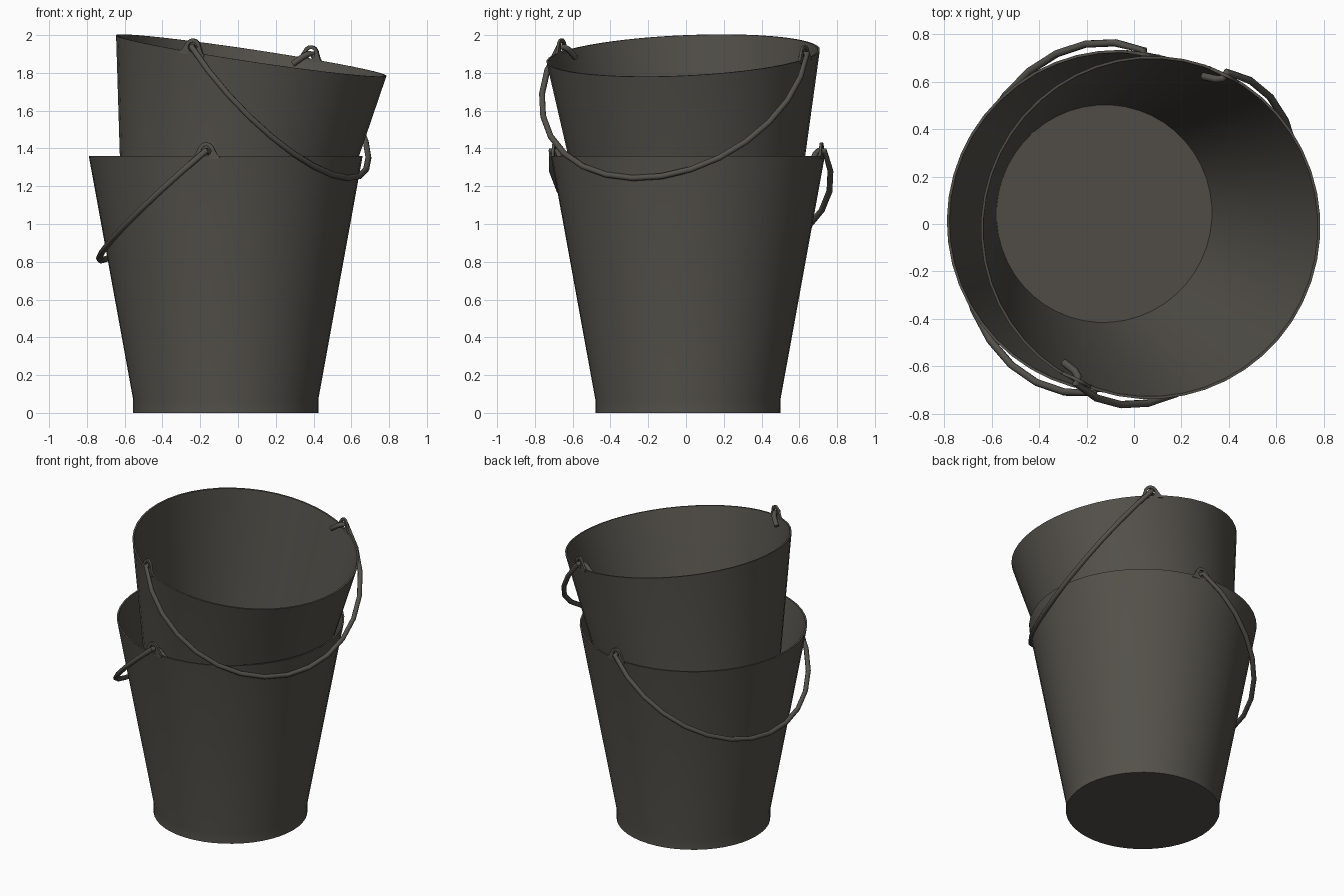
import bpy, bmesh, math
from mathutils import Matrix, Vector

if "Cube" in bpy.data.objects:
    bpy.data.objects.remove(bpy.data.objects["Cube"])

steel = bpy.data.materials.new("dark grey steel")
steel.diffuse_color = (0.088, 0.082, 0.069, 1)
steel.use_nodes = True
steel.node_tree.nodes["Principled BSDF"].inputs["Base Color"].default_value = steel.diffuse_color

PIVOT_Z, ANGLE = 1.387, math.radians(41)


def add_mesh(name, bm, matrix, smooth=35):
    bmesh.ops.recalc_face_normals(bm, faces=bm.faces[:])
    me = bpy.data.meshes.new(name)
    bm.to_mesh(me)
    bm.free()
    ob = bpy.data.objects.new(name, me)
    bpy.context.collection.objects.link(ob)
    me.materials.append(steel)
    ob.matrix_world = matrix
    bpy.ops.object.select_all(action='DESELECT')
    ob.select_set(True)
    bpy.context.view_layer.objects.active = ob
    bpy.ops.object.shade_smooth_by_angle(angle=math.radians(smooth))
    return ob


def bucket_body(name, matrix, n=48):
    # outer wall, thin rim, inner wall and floor, as a turned profile
    profile = [(0.49, 0), (0.49, 0.07), (0.725, 1.36), (0.714, 1.36), (0.46, 0.04)]
    bm = bmesh.new()
    rings = [[bm.verts.new((r * math.cos(2 * math.pi * i / n), r * math.sin(2 * math.pi * i / n), z))
              for i in range(n)] for r, z in profile]
    for a, b in zip(rings, rings[1:]):
        for i in range(n):
            j = (i + 1) % n
            bm.faces.new((a[i], a[j], b[j], b[i]))
    bm.faces.new(rings[0])
    bm.faces.new(rings[-1])
    return add_mesh(name, bm, matrix, 30)


def ear(name, matrix, side):
    # upright flared tab with a round hole
    n, y0, y1 = 24, 0.708, 0.722
    outer, inner = [], []
    for i in range(n):
        a = 2 * math.pi * i / n
        c, s = math.cos(a), math.sin(a)
        inner.append((0.026 * c, PIVOT_Z + 0.026 * s))
        if s >= 0.2:
            outer.append((0.045 * c, PIVOT_Z + 0.045 * s))
        elif s > -0.4:
            outer.append((math.copysign(0.05 + 0.05 * (0.2 - s), c), PIVOT_Z - 0.02 + 0.05 * s))
        else:
            outer.append((0.085 * c, 1.345))
    bm = bmesh.new()
    loops = [[bm.verts.new((x, side * y, z)) for x, z in pts]
             for pts, y in ((outer, y0), (outer, y1), (inner, y1), (inner, y0))]
    for k in range(4):
        a, b = loops[k], loops[(k + 1) % 4]
        for i in range(n):
            j = (i + 1) % n
            bm.faces.new((a[i], a[j], b[j], b[i]))
    return add_mesh(name, bm, matrix)


def bail(name, matrix):
    # wire handle: circular arc hanging on one side, ends hooked through the ears
    radius, centre, seg = 0.745, 0.14, 16
    start = math.asin(-centre / radius)
    arc = []
    for i in range(seg + 1):
        a = start + (math.pi - 2 * start) * i / seg
        d = centre + radius * math.sin(a)
        arc.append((d * math.cos(ANGLE), radius * math.cos(a), PIVOT_Z - d * math.sin(ANGLE)))

    def hook(s):
        return [(-0.075, s * 0.672, 1.32), (-0.025, s * 0.685, 1.37), (-0.004, s * 0.7, PIVOT_Z)]

    pts = hook(1) + arc + hook(-1)[::-1]
    cu = bpy.data.curves.new(name, 'CURVE')
    cu.dimensions = '3D'
    cu.bevel_depth = 0.016
    cu.bevel_resolution = 2
    cu.use_fill_caps = True
    sp = cu.splines.new('POLY')
    sp.points.add(len(pts) - 1)
    for p, co in zip(sp.points, pts):
        p.co = (*co, 1)
    tmp = bpy.data.objects.new(name + "_path", cu)
    bpy.context.collection.objects.link(tmp)
    bpy.context.view_layer.update()
    me = bpy.data.meshes.new_from_object(tmp.evaluated_get(bpy.context.evaluated_depsgraph_get()))
    bm = bmesh.new()
    bm.from_mesh(me)
    bpy.data.objects.remove(tmp)
    bpy.data.meshes.remove(me)
    for f in bm.faces:
        f.material_index = 0
    return add_mesh(name, bm, matrix, 50)


def bucket(prefix, matrix):
    bucket_body(prefix + "_bucket", matrix)
    ear(prefix + "_ear_a", matrix, 1)
    ear(prefix + "_ear_b", matrix, -1)
    bail(prefix + "_handle", matrix)


# lower bucket stands upright, upper bucket leans inside it
bucket("lower", Matrix.Translation((-0.065, 0.01, 0)) @ Matrix.Rotation(math.radians(171.7), 4, 'Z'))
normal = Vector((0.15, -0.045, 1)).normalized()
tilt = Vector((0, 0, 1)).rotation_difference(normal).to_matrix().to_4x4()
base = Vector((0.07, -0.015, 1.892)) - 1.36 * normal
bucket("upper", Matrix.Translation(base) @ tilt @ Matrix.Rotation(math.radians(-26), 4, 'Z'))
